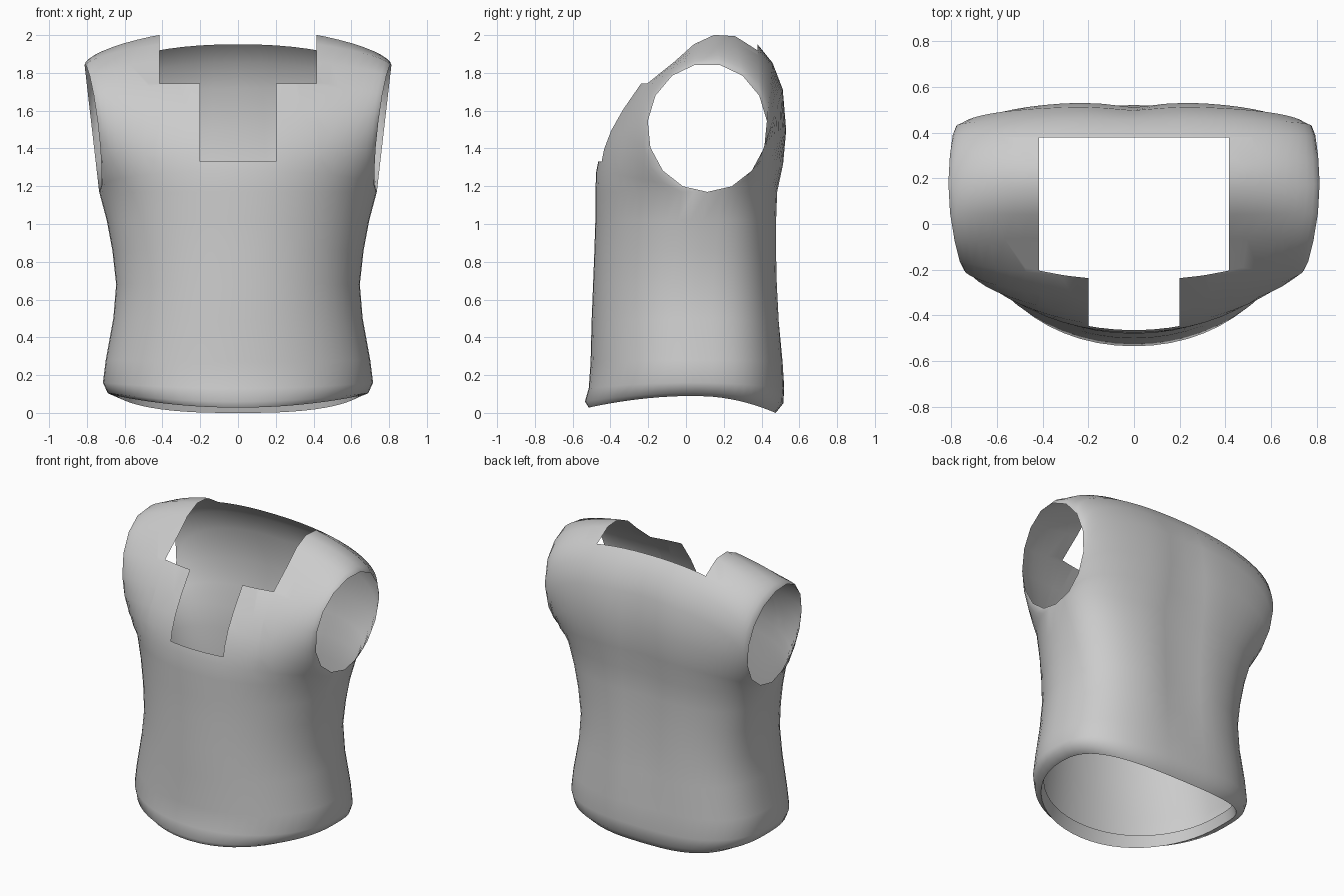
import bpy, bmesh
from math import sin, cos, pi, exp, radians
from mathutils import Vector

cube = bpy.data.objects.get("Cube")
if cube:
    bpy.data.objects.remove(cube)

COLUMNS = 14          # columns from the centre line to the side
ARM_Y, ARM_Z, ARM_RY, ARM_RZ = 0.113, 1.51, 0.317, 0.34
FRONT_ROUND, BACK_ROUND = 2.05, 2.8

# Torso rings, hem fold to armpit: half width, side y, side z, front y, front z, back y, back z
TORSO = [
    (0.625, 0.05, 0.16, -0.49, 0.11, 0.45, 0.09),
    (0.64, 0.05, 0.09, -0.515, 0.028, 0.475, 0.0),
    (0.69, 0.05, 0.105, -0.535, 0.06, 0.515, 0.05),
    (0.715, 0.04, 0.16, -0.515, 0.13, 0.52, 0.13),
    (0.70, 0.04, 0.28, -0.505, 0.27, 0.515, 0.27),
    (0.66, 0.04, 0.50, -0.50, 0.48, 0.50, 0.48),
    (0.645, 0.05, 0.68, -0.492, 0.68, 0.49, 0.68),
    (0.665, 0.07, 0.86, -0.485, 0.86, 0.485, 0.86),
    (0.695, 0.09, 1.02, -0.48, 1.02, 0.485, 1.02),
]

# Centre profile over the shoulders, front to back: y, z, corner roundness
OVER = [(-.48, 1.17, 2.05), (-.475, 1.28, 2), (-.45, 1.4, 1.9), (-.41, 1.5, 1.75),
        (-.345, 1.61, 1.6), (-.24, 1.76, 1.45), (-.06, 1.885, 1.5), (.04, 1.985, 1.6),
        (.14, 2.045, 1.65), (.25, 2.045, 1.75), (.38, 1.95, 2.2), (.46, 1.855, 2.4),
        (.515, 1.72, 2.5), (.535, 1.5, 2.6), (.52, 1.32, 2.7), (.49, 1.17, 2.8)]


def arm_edge(t):
    """Point on the armhole rim, from its lowest point round the front."""
    a = 2 * pi * t
    y, z = ARM_Y - ARM_RY * sin(a), ARM_Z - ARM_RZ * cos(a)
    return Vector((0.735 + 0.115 * (z - 1.17) - 0.035 * max(0, sin(a)), y, z))


def build_rows():
    """Each row runs from a centre point to a side point with a corner roundness."""
    front = [(Vector((0, yf, zf)), Vector((w, ys, zs)), FRONT_ROUND)
             for w, ys, zs, yf, zf, yb, zb in TORSO]
    back = [(Vector((0, yb, zb)), Vector((w, ys, zs)), BACK_ROUND)
            for w, ys, zs, yf, zf, yb, zb in reversed(TORSO)]
    last = len(OVER) - 1
    over = [(Vector((0, y, z)), arm_edge(i / last), power)
            for i, (y, z, power) in enumerate(OVER)]
    return front + over + back


def row_point(row, u):
    centre, side, power = row
    a = u * pi / 2
    s = 1 - max(0, cos(a)) ** (2 / power)
    p = centre.lerp(side, s)
    p.x = side.x * sin(a) ** (2 / power)
    # the hem arches smoothly over the hips
    if centre.z < 1.1:
        p.z = centre.z + (side.z - centre.z) * s * (2 - s)
    # shallow groove along the spine, fading out at hem and neck
    if p.y > 0.3:
        fade = max(0, min(1, (p.z - 0.2) * 3, (1.9 - p.z) * 4))
        p.y -= 0.025 * fade * exp(-(p.x / 0.13) ** 2)
    return p


# Garment shell: one sheet from the front hem, over the shoulders, to the back hem
bm = bmesh.new()
rows = build_rows()
for side in (1, -1):
    grid = []
    for row in rows:
        line = []
        for i in range(COLUMNS + 1):
            p = row_point(row, i / COLUMNS)
            line.append(bm.verts.new((p.x * side, p.y, p.z)))
        grid.append(line)
    for low, high in zip(grid, grid[1:]):
        for i in range(COLUMNS):
            quad = [low[i], low[i + 1], high[i + 1], high[i]]
            bm.faces.new(quad if side > 0 else quad[::-1])
bmesh.ops.remove_doubles(bm, verts=bm.verts[:], dist=0.0005)

# Square neckline with a narrow front slot
NECK_X, NECK_Z, SLOT_X, SLOT_Z, NECK_BACK = 0.415, 1.745, 0.2, 1.33, 0.378


def near_neck(face):
    c = face.calc_center_median()
    return c.z > 1.25 and abs(c.x) < 0.47 and c.y < 0.43


planes = [((x, 0, 0), (1, 0, 0)) for x in (-NECK_X, -SLOT_X, SLOT_X, NECK_X)]
planes += [((0, 0, z), (0, 0, 1)) for z in (SLOT_Z, NECK_Z)]
planes += [((0, NECK_BACK, 0), (0, 1, 0))]
for co, no in planes:
    near = [f for f in bm.faces if near_neck(f)]
    geom = set(near) | {e for f in near for e in f.edges} | {v for f in near for v in f.verts}
    bmesh.ops.bisect_plane(bm, geom=list(geom), plane_co=co, plane_no=no, dist=0.0005)


def in_neck(face):
    c = face.calc_center_median()
    if c.y > NECK_BACK:
        return False
    return ((abs(c.x) < NECK_X and c.z > NECK_Z)
            or (abs(c.x) < SLOT_X and c.z > SLOT_Z))


bmesh.ops.delete(bm, geom=[f for f in bm.faces if in_neck(f)], context='FACES')
bm.normal_update()

mesh = bpy.data.meshes.new("vest")
bm.to_mesh(mesh)
bm.free()
vest = bpy.data.objects.new("vest", mesh)
bpy.context.collection.objects.link(vest)

# Plain grey cloth
cloth = bpy.data.materials.new("grey cloth")
cloth.use_nodes = True
colour = (0.6, 0.6, 0.6, 1)
cloth.diffuse_color = colour
cloth.node_tree.nodes["Principled BSDF"].inputs["Base Color"].default_value = colour
mesh.materials.append(cloth)

bpy.context.view_layer.objects.active = vest
vest.select_set(True)
bpy.ops.object.shade_smooth_by_angle(angle=radians(80))
